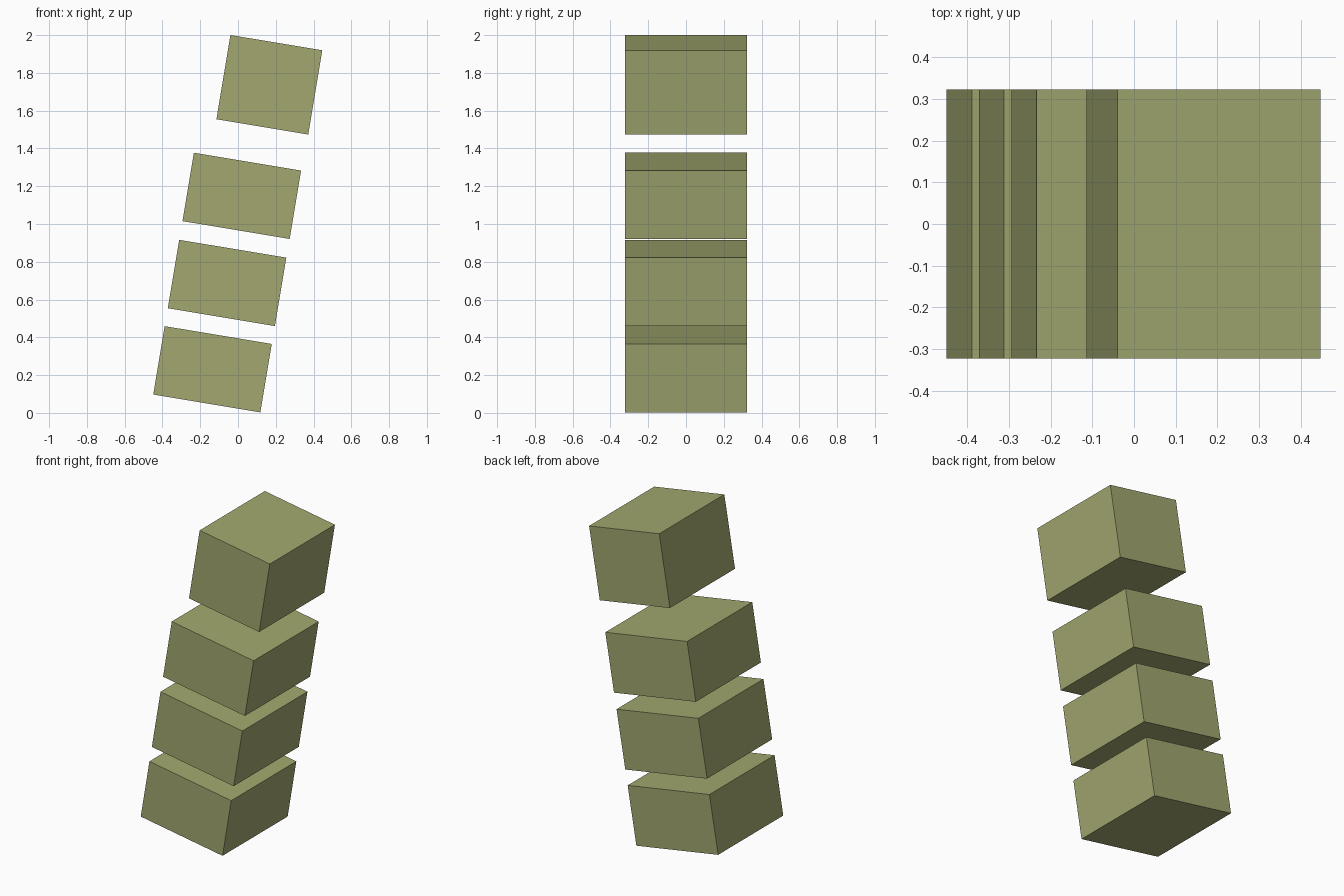
import bpy
import math

cube = bpy.data.objects.get("Cube")
if cube:
    bpy.data.objects.remove(cube, do_unlink=True)

# Single olive colour
olive = bpy.data.materials.new("olive_green")
olive.use_nodes = True
colour = (0.36, 0.39, 0.16, 1.0)
olive.diffuse_color = colour
olive.node_tree.nodes["Principled BSDF"].inputs["Base Color"].default_value = colour

TILT = math.radians(9.45)
DEPTH = 0.645


def block(name, x, z, width, height):
    """Box leaning towards +x, centred at (x, 0, z)."""
    bpy.ops.mesh.primitive_cube_add(size=1, location=(x, 0, z), rotation=(0, TILT, 0))
    obj = bpy.context.object
    obj.name = name
    obj.scale = (width, DEPTH, height)
    bpy.ops.object.transform_apply(location=False, rotation=False, scale=True)
    obj.data.materials.append(olive)


# Three equal lower blocks, then the narrower, taller top block
for name, x, z in (("bottom_block", -0.135, 0.231),
                   ("lower_middle_block", -0.058, 0.688),
                   ("upper_middle_block", 0.02, 1.149)):
    block(name, x, z, 0.575, 0.367)
block("top_block", 0.166, 1.737, 0.493, 0.452)
